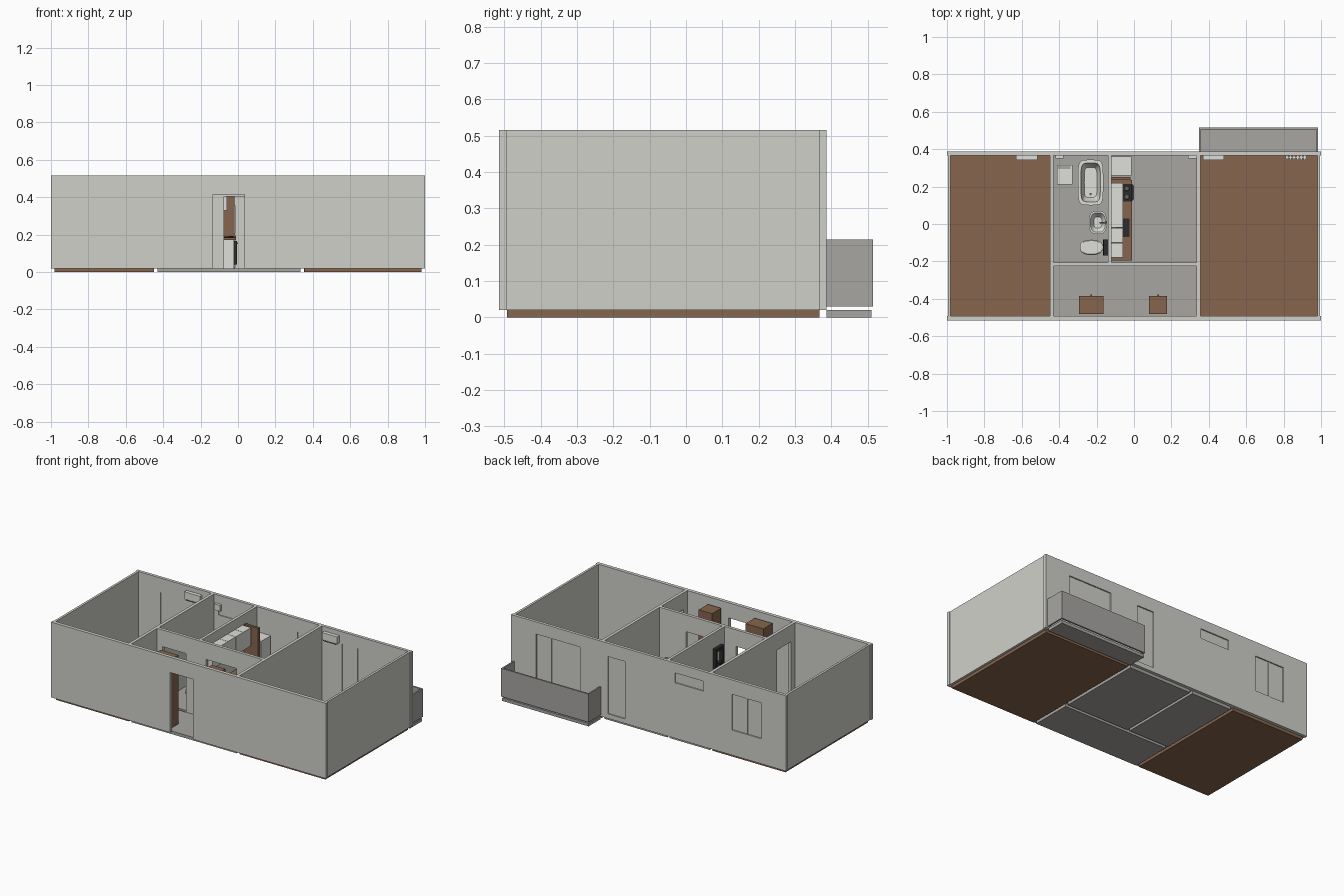
import bpy, bmesh, math
from mathutils import Vector

cube = bpy.data.objects.get("Cube")
if cube:
    bpy.data.objects.remove(cube)


def material(name, r, g, b):
    m = bpy.data.materials.new(name)
    m.use_nodes = True
    m.diffuse_color = (r, g, b, 1)
    m.node_tree.nodes["Principled BSDF"].inputs["Base Color"].default_value = (r, g, b, 1)
    return m


PLASTER = material("plaster", 0.63, 0.63, 0.59)
TILE = material("grey_floor", 0.39, 0.38, 0.365)
WOOD = material("brown_wood", 0.24, 0.13, 0.075)
WHITE = material("white_enamel", 0.74, 0.74, 0.71)
BLACK = material("black", 0.025, 0.025, 0.025)
METAL = material("dark_metal", 0.12, 0.12, 0.12)


def finish(name, bm, mat):
    bmesh.ops.recalc_face_normals(bm, faces=bm.faces)
    me = bpy.data.meshes.new(name)
    bm.to_mesh(me)
    bm.free()
    ob = bpy.data.objects.new(name, me)
    bpy.context.collection.objects.link(ob)
    if mat:
        me.materials.append(mat)
    return ob


def add_box(bm, x, y, z):
    verts = bmesh.ops.create_cube(bm, size=1)["verts"]
    for v in verts:
        v.co = Vector([a + (b - a) * (c + 0.5) for (a, b), c in zip((x, y, z), v.co)])
    return verts


def boxes(name, mat, *specs):
    bm = bmesh.new()
    for s in specs:
        add_box(bm, *s)
    return finish(name, bm, mat)


def wall(name, x, y, z, openings, mat=PLASTER):
    """Wall slab with box-shaped openings cut through it."""
    ob = boxes(name, mat, (x, y, z))
    if openings:
        cutter = boxes(name + "_cutter", None, *openings)
        cutter.hide_render = True
        mod = ob.modifiers.new("openings", "BOOLEAN")
        mod.object, mod.solver = cutter, "EXACT"
        graph = bpy.context.evaluated_depsgraph_get()
        ob.data = bpy.data.meshes.new_from_object(ob.evaluated_get(graph))
        ob.modifiers.clear()
        bpy.data.objects.remove(cutter)
    return ob


def loft(name, mat, rings, power=2.0, n=32):
    """Stack of rounded rings (cx, cy, rx, ry, z), capped at both ends."""
    bm = bmesh.new()
    loops = []
    for cx, cy, rx, ry, z in rings:
        loop = []
        for i in range(n):
            c, s = math.cos(math.tau * i / n), math.sin(math.tau * i / n)
            px = math.copysign(abs(c) ** (2 / power), c)
            py = math.copysign(abs(s) ** (2 / power), s)
            loop.append(bm.verts.new((cx + rx * px, cy + ry * py, z)))
        loops.append(loop)
    for a, b in zip(loops, loops[1:]):
        for i in range(n):
            j = (i + 1) % n
            bm.faces.new((a[i], a[j], b[j], b[i]))
    bm.faces.new(loops[0])
    bm.faces.new(loops[-1])
    ob = finish(name, bm, mat)
    bpy.ops.object.select_all(action="DESELECT")
    ob.select_set(True)
    bpy.context.view_layer.objects.active = ob
    bpy.ops.object.shade_smooth_by_angle()
    return ob


# Floors, one slab per room
FLOOR, TOP = 0.02, 0.515
SLAB = (0, FLOOR)
boxes("right_bedroom_floor", WOOD, ((-0.98, -0.45), (-0.492, 0.367), SLAB))
boxes("left_room_floor", WOOD, ((0.355, 0.98), (-0.492, 0.367), SLAB))
boxes("hall_floor", TILE, ((-0.43, 0.335), (-0.492, -0.225), SLAB))
boxes("bathroom_floor", TILE, ((-0.43, -0.138), (-0.205, 0.367), SLAB))
boxes("kitchen_floor", TILE, ((-0.12, 0.335), (-0.205, 0.367), SLAB))

# Outer walls
H = (FLOOR, TOP)
FRONT, BACK = (-0.515, -0.492), (0.367, 0.387)
windows = {"balcony_window": (0.50, 0.82, 0.05, 0.435, 3),
           "back_door": (0.174, 0.297, 0.05, 0.427, 1),
           "bathroom_window": (-0.40, -0.19, 0.385, 0.45, 1),
           "bedroom_window": (-0.82, -0.605, 0.185, 0.42, 2)}
cut_y = (0.33, 0.42)
wall("front_wall", (-1, 1), FRONT, H, [((-0.135, 0.035), (-0.55, -0.45), (0, 0.415))])
wall("back_wall", (-1, 1), BACK, H,
     [((a, b), cut_y, (c, d)) for a, b, c, d, n in windows.values()])
for side, s in (("right", -1), ("left", 1)):
    boxes(side + "_wall", PLASTER, (sorted((s * 0.98, s * 0.995)), (-0.493, 0.368), H))

# Recessed panes with slim mullions
for name, (a, b, c, d, n) in windows.items():
    boxes(name, PLASTER, ((a, b), (0.373, 0.379), (c, d)))
    step = (b - a) / n
    bars = [((a + i * step - 0.004, a + i * step + 0.004), (0.371, 0.382), (c, d))
            for i in range(1, n)]
    if bars:
        boxes(name + "_mullions", PLASTER, *bars)

# Inner walls with doorways
for side, x in (("right", (-0.45, -0.43)), ("left", (0.335, 0.355))):
    wall(side + "_inner_wall", x, (-0.493, 0.368), H,
         [((x[0] - 0.05, x[1] + 0.05), (-0.45, -0.30), (0, 0.405))])
wall("hall_wall", (-0.431, 0.336), (-0.225, -0.205), H,
     [((a, b), (-0.3, -0.15), (0, 0.405)) for a, b in ((-0.39, -0.22), (-0.075, 0.145))])
boxes("kitchen_wall", PLASTER, ((-0.138, -0.12), (-0.206, 0.368), H))

# Balcony: slab with a floating parapet on three sides
boxes("balcony_floor", TILE, ((0.352, 0.98), (0.387, 0.51), SLAB))
P = (0.03, 0.215)
boxes("balcony_parapet", TILE, ((0.348, 0.985), (0.504, 0.515), P),
      ((0.348, 0.358), (0.387, 0.504), P), ((0.975, 0.985), (0.387, 0.504), P))

# Hall wardrobes
for side, a, b in (("right", -0.293, -0.163), ("left", 0.08, 0.177)):
    boxes(side + "_wardrobe", WOOD, ((a, b), (-0.48, -0.385), (FLOOR, 0.472)))
    m = (a + b) / 2
    boxes(side + "_wardrobe_handle", METAL, ((m - 0.004, m + 0.004), (-0.385, -0.378), (0.2, 0.27)))

# Kitchen: base units, worktop, wall units, tall panel, fridge
ends = [-0.18 + i * 0.08 for i in range(5)]
boxes("base_cabinets", WHITE, *[((-0.12, -0.022), (y, y + 0.078), (FLOOR, 0.172)) for y in ends])
boxes("worktop", WOOD, ((-0.12, -0.01), (-0.195, 0.235), (0.172, 0.184)))
boxes("wall_cabinets", WHITE, *[((-0.12, -0.058), (y, y + 0.078), (0.33, 0.45)) for y in ends])
boxes("tall_panel", WOOD, ((-0.12, -0.018), (0.235, 0.252), (FLOOR, 0.45)))
boxes("fridge", WHITE, ((-0.12, -0.022), (0.26, 0.36), (FLOOR, 0.355)))
boxes("fridge_doors", WHITE, ((-0.022, -0.014), (0.26, 0.36), (0.025, 0.2)),
      ((-0.022, -0.014), (0.26, 0.36), (0.205, 0.355)))
boxes("hob", BLACK, ((-0.09, -0.012), (0.12, 0.215), (0.184, 0.189)))
boxes("oven_door", BLACK, ((-0.022, -0.006), (0.125, 0.21), (0.04, 0.165)))
boxes("oven_handle", METAL, ((-0.006, 0), (0.13, 0.205), (0.15, 0.157)))
boxes("kitchen_sink", BLACK, ((-0.095, -0.025), (-0.07, 0.03), (0.184, 0.188)))
for y in (0.145, 0.19):
    loft("burner", METAL, [(-0.038, y, 0.014, 0.014, 0.189), (-0.038, y, 0.012, 0.012, 0.194)])

# Bathtub
TX, TY = -0.232, 0.222
loft("bathtub", WHITE, [(TX, TY, rx, ry, z) for rx, ry, z in (
    (0.058, 0.112, FLOOR), (0.068, 0.122, 0.11), (0.068, 0.122, 0.118),
    (0.052, 0.104, 0.118), (0.046, 0.095, 0.07), (0.034, 0.08, 0.045))], power=5)
loft("bathtub_drain", METAL, [(TX, 0.16, 0.007, 0.007, z) for z in (0.045, 0.047)])

# Washing machine
boxes("washing_machine", WHITE, ((-0.412, -0.33), (0.212, 0.315), (FLOOR, 0.165)))
boxes("washing_machine_panel", TILE, ((-0.406, -0.34), (0.295, 0.31), (0.165, 0.17)))

# Washbasin on a pedestal
BX, BY = -0.193, 0.008
loft("washbasin", WHITE, [(BX, BY, rx, ry, z) for rx, ry, z in (
    (0.02, 0.025, FLOOR), (0.017, 0.022, 0.12), (0.046, 0.058, 0.155), (0.048, 0.062, 0.172),
    (0.04, 0.052, 0.172), (0.022, 0.03, 0.14))], power=2.8)
boxes("basin_tap", METAL, ((-0.155, -0.147), (0.003, 0.013), (0.165, 0.2)),
      ((-0.185, -0.147), (0.004, 0.012), (0.192, 0.2)))

# Toilet with a dark back unit and framed panel above
loft("toilet", WHITE, [(cx, -0.125, rx, ry, z) for cx, rx, ry, z in (
    (-0.215, 0.045, 0.026, FLOOR), (-0.215, 0.045, 0.025, 0.06), (-0.228, 0.06, 0.04, 0.1),
    (-0.228, 0.062, 0.041, 0.118), (-0.228, 0.056, 0.036, 0.122))], power=2.4)
boxes("toilet_back_unit", BLACK, ((-0.165, -0.138), (-0.168, -0.082), (FLOOR, 0.2)))
boxes("panel_frame", BLACK, ((-0.162, -0.138), (-0.168, -0.152), (0.2, 0.415)),
      ((-0.162, -0.138), (-0.098, -0.082), (0.2, 0.415)),
      ((-0.162, -0.138), (-0.152, -0.098), (0.395, 0.415)),
      ((-0.162, -0.138), (-0.152, -0.098), (0.3, 0.315)))

# Air conditioners with a dark outlet, small wall vents and a radiator
for side, a, b in (("right", -0.63, -0.517), ("left", 0.37, 0.48)):
    boxes(side + "_air_conditioner", WHITE, ((a, b), (0.343, 0.367), (0.437, 0.485)))
    boxes(side + "_air_outlet", METAL, ((a + 0.008, b - 0.008), (0.341, 0.36), (0.432, 0.438)))
boxes("bathroom_vent", WHITE, ((-0.42, -0.376), (0.35, 0.367), (0.42, 0.46)))
boxes("kitchen_vent", WHITE, ((0.288, 0.334), (0.35, 0.367), (0.42, 0.46)))
boxes("radiator", WHITE, ((0.81, 0.925), (0.352, 0.36), (0.06, 0.16)),
      *[((0.812 + i * 0.019, 0.824 + i * 0.019), (0.343, 0.366), (0.055, 0.165)) for i in range(6)])
